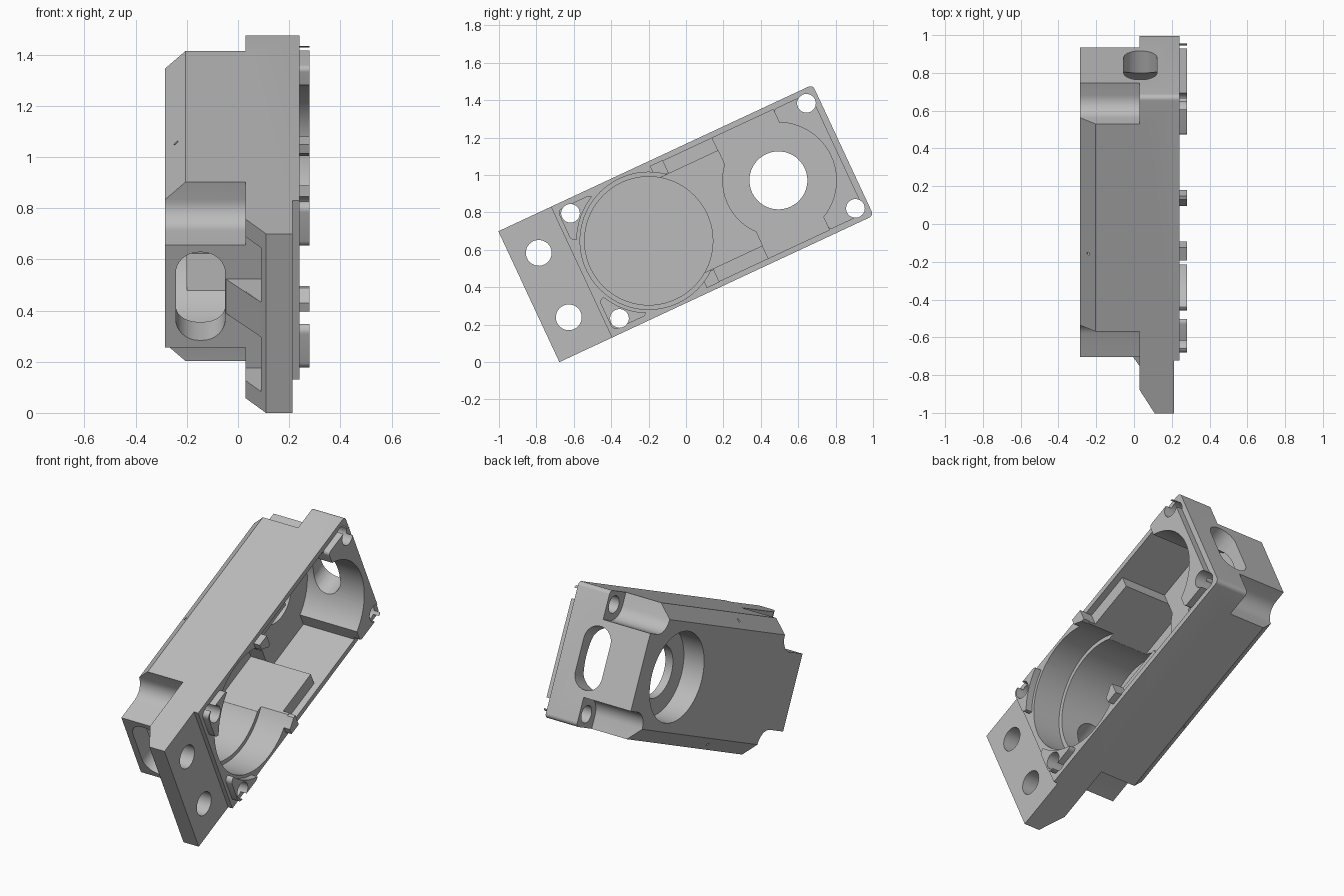
import bpy, bmesh
from math import sin, cos, pi, radians, sqrt, atan2

cube = bpy.data.objects.get("Cube")
if cube:
    bpy.data.objects.remove(cube, do_unlink=True)

grey = bpy.data.materials.new("cast_grey")
grey.use_nodes = True
grey.diffuse_color = (0.5, 0.5, 0.5, 1)
grey.node_tree.nodes["Principled BSDF"].inputs["Base Color"].default_value = (0.5, 0.5, 0.5, 1)


# Working axes: x = depth, y = length, z = width; the casting is tilted at the end
def prism(name, pts, a0, a1, axis="x"):
    place = {"x": lambda p, a: (a, p[0], p[1]),
             "y": lambda p, a: (p[0], a, p[1]),
             "z": lambda p, a: (p[0], p[1], a)}[axis]
    bm = bmesh.new()
    low = [bm.verts.new(place(p, a0)) for p in pts]
    top = [bm.verts.new(place(p, a1)) for p in pts]
    bm.faces.new(low)
    bm.faces.new(top)
    for i in range(len(pts)):
        j = (i + 1) % len(pts)
        bm.faces.new((low[i], low[j], top[j], top[i]))
    bmesh.ops.recalc_face_normals(bm, faces=bm.faces)
    mesh = bpy.data.meshes.new(name)
    bm.to_mesh(mesh)
    bm.free()
    mesh.materials.append(grey)
    ob = bpy.data.objects.new(name, mesh)
    bpy.context.collection.objects.link(ob)
    return ob


def arc(u, v, r, start, end, n):
    return [(u + r * cos(start + (end - start) * i / n),
             v + r * sin(start + (end - start) * i / n)) for i in range(n + 1)]


def disc(u, v, r, n=48):
    return arc(u, v, r, 0, 2 * pi, n)[:-1]


def rect(u0, u1, v0, v1, r=0):
    if not r:
        return [(u0, v0), (u1, v0), (u1, v1), (u0, v1)]
    pts = []
    for k, (u, v) in enumerate([(u1 - r, v1 - r), (u0 + r, v1 - r),
                                (u0 + r, v0 + r), (u1 - r, v0 + r)]):
        pts += arc(u, v, r, k * pi / 2, (k + 1) * pi / 2, 8)
    return pts


def combine(target, tool, operation="DIFFERENCE"):
    mod = target.modifiers.new("combine", "BOOLEAN")
    mod.operation = operation
    mod.solver = "EXACT"
    mod.object = tool
    graph = bpy.context.evaluated_depsgraph_get()
    mesh = bpy.data.meshes.new_from_object(target.evaluated_get(graph))
    target.modifiers.clear()
    target.data = mesh
    bpy.data.objects.remove(tool, do_unlink=True)


def cut(target, pts, a0, a1, axis="x"):
    combine(target, prism("cutter", pts, a0, a1, axis))


def add(target, pts, a0, a1, axis="x"):
    combine(target, prism("addition", pts, a0, a1, axis), "UNION")


END, HALF = 0.927, 0.386
BORE, SHAFT = -0.22, 0.545
SCREWS = [(u, s * 0.31) for u in (-0.537, 0.855) for s in (1, -1)]

# Mounting plate with thinner bevelled foot
plate = prism("gear_housing", rect(-END, END, -HALF, HALF, 0.025), 0.03, 0.24)
add(plate, rect(-END, -0.8, -HALF, HALF), 0.03, 0.24)
cut(plate, rect(-1.1, -0.617, -0.5, 0.5), 0.212, 0.4)
cut(plate, [(0.11, -END), (0.03, -0.79), (-0.05, -0.655), (-0.05, -1.1), (0.11, -1.1)],
    -0.5, 0.5, "z")
for s in (1, -1):
    lo, hi = sorted((s * 0.075, s * 0.31))
    cut(plate, rect(-1.1, -0.675, lo, hi), 0.0, 0.09)

# Rear body with long chamfers and rounded screw notches
body = prism("body", [(-0.285, -0.31), (-0.205, -HALF), (0.06, -HALF),
                      (0.06, HALF), (-0.205, HALF), (-0.285, 0.31)], -0.675, END, "y")
for u, v in SCREWS:
    du, dv = (-1 if u < 0 else 1), (1 if v > 0 else -1)
    us, vs = sorted((u - du * 0.09, u + du * 0.5)), sorted((v - dv * 0.09, v + dv * 0.5))
    cut(body, rect(*us, *vs, 0.09), -0.5, 0.5)
combine(plate, body, "UNION")
housing = plate

# Foot rib
add(housing, [(-0.05, -0.67), (0.1, -0.908), (0.15, -0.908), (0.15, -0.6), (-0.05, -0.6)],
    -0.074, 0.074, "z")

# Raised pads and small tabs on the joint face
pad = prism("end_pad", rect(0.68, 0.895, -0.355, 0.355, 0.02), 0.2, 0.28)
combine(housing, pad, "UNION")
for s in (1, -1):
    lo, hi = sorted((s * 0.17, s * 0.355))
    pad = prism("corner_pad", rect(-0.595, -0.39, lo, hi, 0.03), 0.2, 0.28)
    cut(pad, disc(BORE, 0, 0.385, 64), 0, 0.5)
    combine(housing, pad, "UNION")
    lo, hi = sorted((s * 0.285, s * 0.36))
    add(housing, rect(-0.045, 0.03, lo, hi), 0.15, 0.28)

# Stepped round bore
cut(housing, disc(BORE, 0, 0.343, 72), -0.25, 0.5)
cut(housing, disc(BORE, 0, 0.367, 72), 0.06, 0.5)

# Main cavity, its rounded end and side ledges
cut(housing, rect(0.03, 0.4, -0.355, 0.355), 0.2, 0.5)
cut(housing, rect(-0.1, 0.4, -0.28, 0.28), -0.1, 0.5)
cut(housing, rect(0.32, 0.68, -0.355, 0.355), -0.1, 0.5)
cut(housing, disc(SHAFT, 0, 0.31, 72), -0.1, 0.5)

# Deeper floor beside the curved shaft platform
rim = 0.3
side = sqrt(rim ** 2 - (SHAFT - 0.32) ** 2)
half = atan2(side, SHAFT - 0.32)
curve = arc(SHAFT, 0, rim, pi + half, pi - half, 24)
cut(housing, [(-0.1, -0.28), (0.32, -0.28)] + curve + [(0.32, 0.28), (-0.1, 0.28)], -0.2, 0.0)

# Shaft opening with rear counterbore
cut(housing, disc(SHAFT, 0, 0.155), -0.5, 0.0)
cut(housing, disc(SHAFT, 0, 0.26, 64), -0.5, -0.15)

# Oblong windows in both ends
cut(housing, rect(-0.243, -0.05, -0.19, 0.19, 0.09), -0.8, -0.45, "y")
cut(housing, rect(-0.055, 0.122, -0.18, 0.18, 0.085), 0.75, 1.1, "y")

# Screw holes, foot holes and pin holes
for u, v in SCREWS:
    cut(housing, disc(u, v, 0.05, 32), -0.0, 0.5)
for s in (1, -1):
    cut(housing, disc(-0.78, s * 0.19, 0.069, 32), -0.1, 0.5)
    lo, hi = sorted((s * 0.32, s * 0.45))
    cut(housing, disc(-0.242, -0.01, 0.008, 12), lo, hi, "z")

# Tilt upright and shade
housing.rotation_euler.x = radians(25)
housing.location.z = 0.741
bpy.ops.object.select_all(action="DESELECT")
housing.select_set(True)
bpy.context.view_layer.objects.active = housing
bpy.ops.object.transform_apply(location=True, rotation=True, scale=True)
bpy.ops.object.shade_smooth_by_angle(angle=radians(30))
